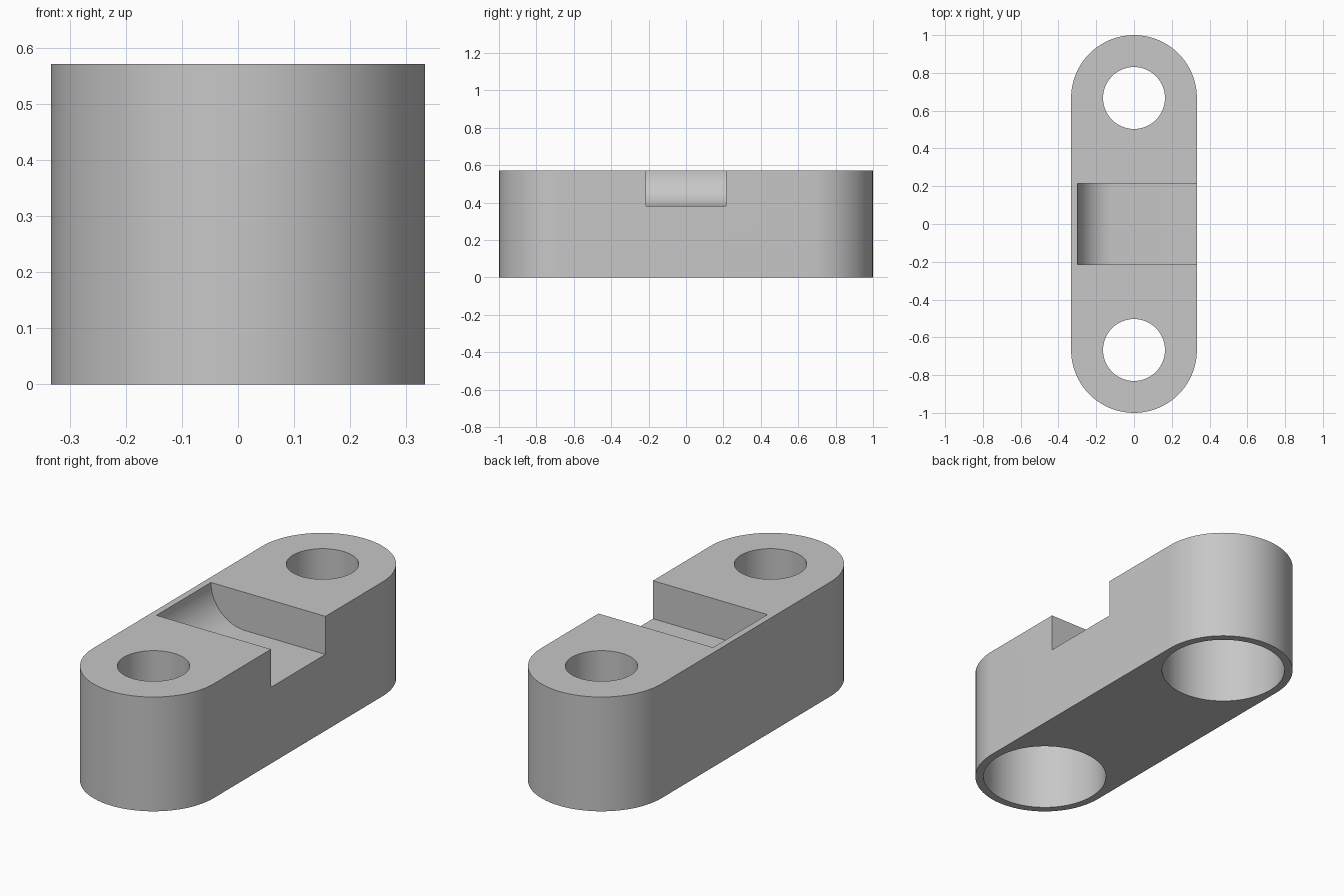
import bpy, bmesh, math

if "Cube" in bpy.data.objects:
    bpy.data.objects.remove(bpy.data.objects["Cube"])

HEIGHT, HALF_W, HOLE_Y = 0.571, 0.333, 0.667

grey = bpy.data.materials.new("light grey")
grey.diffuse_color = (0.57, 0.57, 0.57, 1)
grey.use_nodes = True
grey.node_tree.nodes["Principled BSDF"].inputs["Base Color"].default_value = grey.diffuse_color


def prism(name, points, offset):
    """Extrude a closed outline of 3D points along an offset vector."""
    bm = bmesh.new()
    face = bm.faces.new([bm.verts.new(p) for p in points])
    top = bmesh.ops.extrude_face_region(bm, geom=[face])["geom"]
    bmesh.ops.translate(bm, vec=offset, verts=[v for v in top if isinstance(v, bmesh.types.BMVert)])
    bmesh.ops.recalc_face_normals(bm, faces=bm.faces)
    mesh = bpy.data.meshes.new(name)
    bm.to_mesh(mesh)
    bm.free()
    obj = bpy.data.objects.new(name, mesh)
    bpy.context.collection.objects.link(obj)
    mesh.materials.append(grey)
    return obj


def arc(cx, cy, r, start, end, n):
    """Points along an arc, angles in degrees."""
    angles = [math.radians(start + (end - start) * i / n) for i in range(n + 1)]
    return [(cx + r * math.cos(a), cy + r * math.sin(a)) for a in angles]


# Rounded block
outline = arc(0, HOLE_Y, HALF_W, 0, 180, 40) + arc(0, -HOLE_Y, HALF_W, 180, 360, 40)
block = prism("block", [(x, y, 0) for x, y in outline], (0, 0, HEIGHT))

cutters = []
for side, y in (("front", -HOLE_Y), ("back", HOLE_Y)):
    # Through hole, and wide bore from below
    for part, r, z0, z1 in (("hole", 0.164, -0.1, 0.7), ("bore", 0.294, -0.1, 0.34)):
        ring = arc(0, y, r, 0, 360, 64)[:-1]
        cutters.append(prism(f"{side}_{part}_cutter", [(px, py, z0) for px, py in ring], (0, 0, z1 - z0)))

# Slot across the top, open on the right, with a quarter-round left end
r = 0.19
profile = arc(-0.30 + r, HEIGHT, r, 180, 270, 24) + [(0.5, HEIGHT - r), (0.5, 0.7), (-0.30, 0.7)]
cutters.append(prism("slot_cutter", [(x, -0.215, z) for x, z in profile], (0, 0.43, 0)))

for cutter in cutters:
    cutter.hide_render = True
    cutter.hide_set(True)
    mod = block.modifiers.new(cutter.name, "BOOLEAN")
    mod.operation = "DIFFERENCE"
    mod.solver = "EXACT"
    mod.object = cutter

# Apply the cuts, then smooth the curved walls
bpy.context.view_layer.objects.active = block
block.select_set(True)
for mod in list(block.modifiers):
    bpy.ops.object.modifier_apply(modifier=mod.name)
for cutter in cutters:
    bpy.data.objects.remove(cutter)
bpy.ops.object.shade_smooth_by_angle(angle=math.radians(30))
